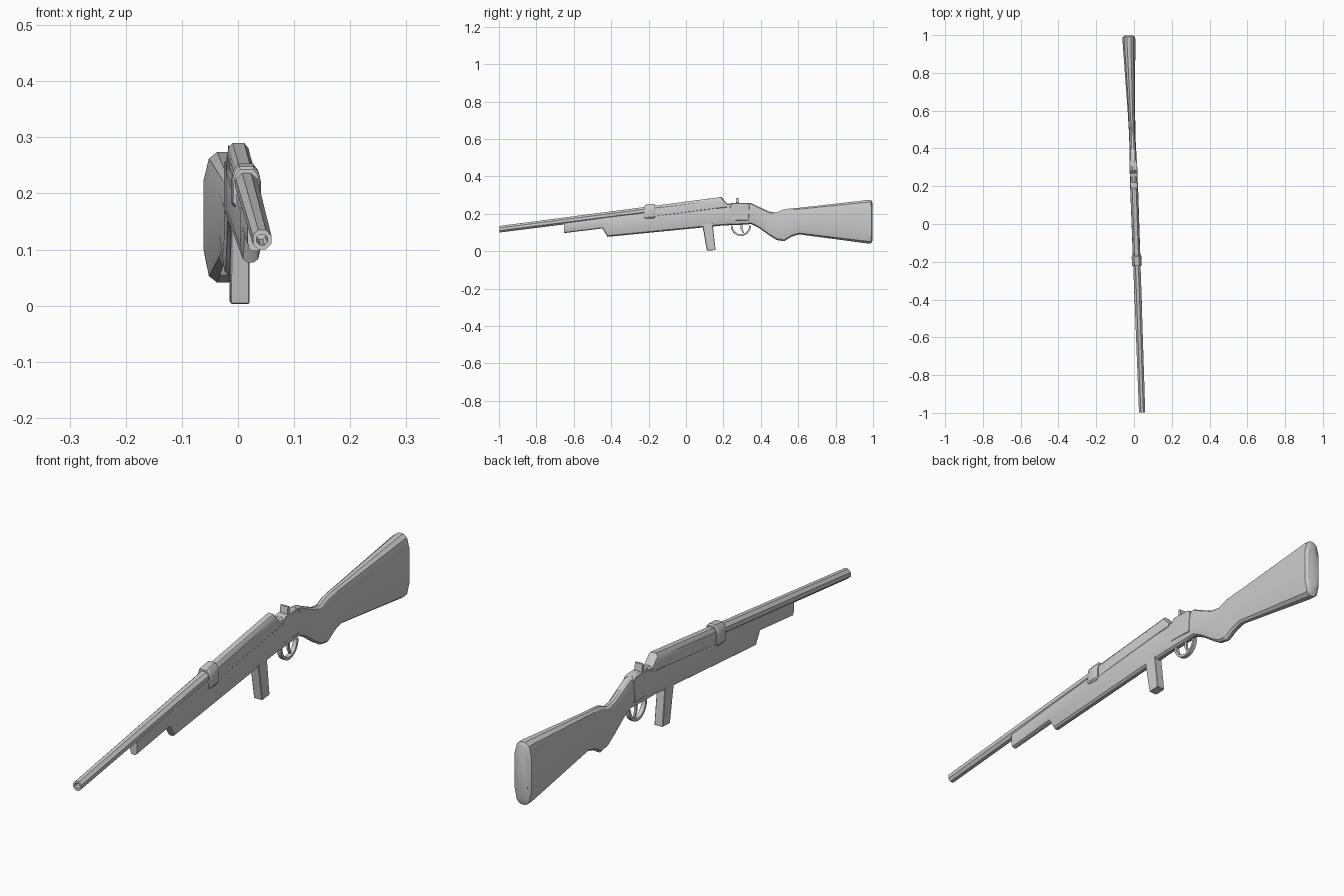
import bpy, bmesh, math

cube = bpy.data.objects.get("Cube")
if cube:
    bpy.data.objects.remove(cube, do_unlink=True)

YAW = 0.0355      # the whole piece is turned slightly about z
OFFSET_X = 0.0075


def finish(name, bm, angle=28):
    bmesh.ops.recalc_face_normals(bm, faces=bm.faces)
    mesh = bpy.data.meshes.new(name)
    bm.to_mesh(mesh)
    bm.free()
    obj = bpy.data.objects.new(name, mesh)
    bpy.context.collection.objects.link(obj)
    obj.rotation_euler.z = YAW
    obj.location.x = OFFSET_X
    bpy.ops.object.select_all(action='DESELECT')
    obj.select_set(True)
    bpy.context.view_layer.objects.active = obj
    bpy.ops.object.shade_smooth_by_angle(angle=math.radians(angle))
    return obj


def loft(name, half_section, stations):
    """Sweep a mirrored section through stations of (y, bottom, top, half width)."""
    section = half_section + [(-x, z) for x, z in reversed(half_section)]
    bm = bmesh.new()
    rings = [[bm.verts.new((x * hw, y, zb + z * (zt - zb))) for x, z in section]
             for y, zb, zt, hw in stations]
    n = len(section)
    for a, b in zip(rings, rings[1:]):
        for i in range(n):
            j = (i + 1) % n
            bm.faces.new((a[i], a[j], b[j], b[i]))
    bm.faces.new(rings[0])
    bm.faces.new(rings[-1])
    return finish(name, bm)


def plate(name, profile, half_width, bevel=0.0):
    """Extrude a (y, z) side profile symmetrically across x."""
    bm = bmesh.new()
    face = bm.faces.new([bm.verts.new((-half_width, y, z)) for y, z in profile])
    ext = bmesh.ops.extrude_face_region(bm, geom=[face])
    verts = [v for v in ext['geom'] if isinstance(v, bmesh.types.BMVert)]
    bmesh.ops.translate(bm, verts=verts, vec=(2 * half_width, 0, 0))
    if bevel:
        bmesh.ops.bevel(bm, geom=list(bm.edges), offset=bevel, segments=1,
                        affect='EDGES')
    return finish(name, bm)


OVAL = [(.3, 0), (.72, .05), (1, .25), (1, .78), (.72, .95), (.3, 1)]
OCTAGON = [(.41, 0), (1, .29), (1, .71), (.41, 1)]
ARCH = [(.8, 0), (1, .1), (1, .6), (.85, .85), (.5, 1)]

# Stock with stepped fore-end, pistol grip and flared butt
loft("stock", OVAL, [
    (-.652, .097, .162, .014), (-.447, .122, .190, .016),
    (-.42, .077, .196, .019), (.1, .128, .255, .020),
    (.2, .138, .252, .020), (.27, .14, .259, .020),
    (.35, .145, .257, .019), (.39, .125, .237, .018),
    (.445, .085, .212, .017), (.485, .06, .207, .017),
    (.525, .053, .224, .018), (.565, .078, .229, .019),
    (.605, .09, .232, .020), (.975, .041, .274, .034),
    (.99, .042, .273, .034), (.998, .06, .256, .023)])


def barrel_top(y):
    return .135 + .13 * (y + 1)


# Barrel with a hollow muzzle
loft("barrel", OCTAGON, [
    (-.94, .118, .132, .008), (-.998, .108, .127, .010),
    (-.998, .1, .135, .0165), (-.2, .2, barrel_top(-.2), .0195),
    (.1, .235, barrel_top(.1) - .003, .019)])

# Upper handguard behind the band
loft("handguard", ARCH, [
    (y, barrel_top(y) - .062, barrel_top(y), hw)
    for y, hw in ((-.19, .020), (.19, .021))] + [(.222, .235, .25, .020)])

# Clamp band around barrel and fore-end
loft("barrel_band", ARCH, [
    (-.222, .178, .243, .023), (-.216, .176, .248, .026),
    (-.172, .176, .253, .026), (-.166, .18, .249, .023)])

# Receiver side panel and top block
plate("receiver", [(.235, .165), (.335, .165), (.34, .25), (.325, .258),
                   (.25, .258), (.235, .24)], .0205, .002)

# Rear sight leaf
plate("rear_sight", [(.268, .25), (.285, .25), (.279, .285), (.272, .285)], .015)

# Box magazine
plate("magazine", [(.085, .16), (.14, .16), (.158, .006), (.112, .003)], .017, .002)


def arc(ry, rz, steps=14):
    return [(.294 + ry * math.cos(math.pi * (1 + i / steps)),
             .138 + rz * math.sin(math.pi * (1 + i / steps)))
            for i in range(steps + 1)]


# Trigger guard loop and trigger
plate("trigger_guard", arc(.054, .057) + arc(.045, .047)[::-1], .008)
plate("trigger", [(.29, .15), (.304, .15), (.302, .12), (.311, .098),
                  (.304, .097), (.293, .118)], .004)
